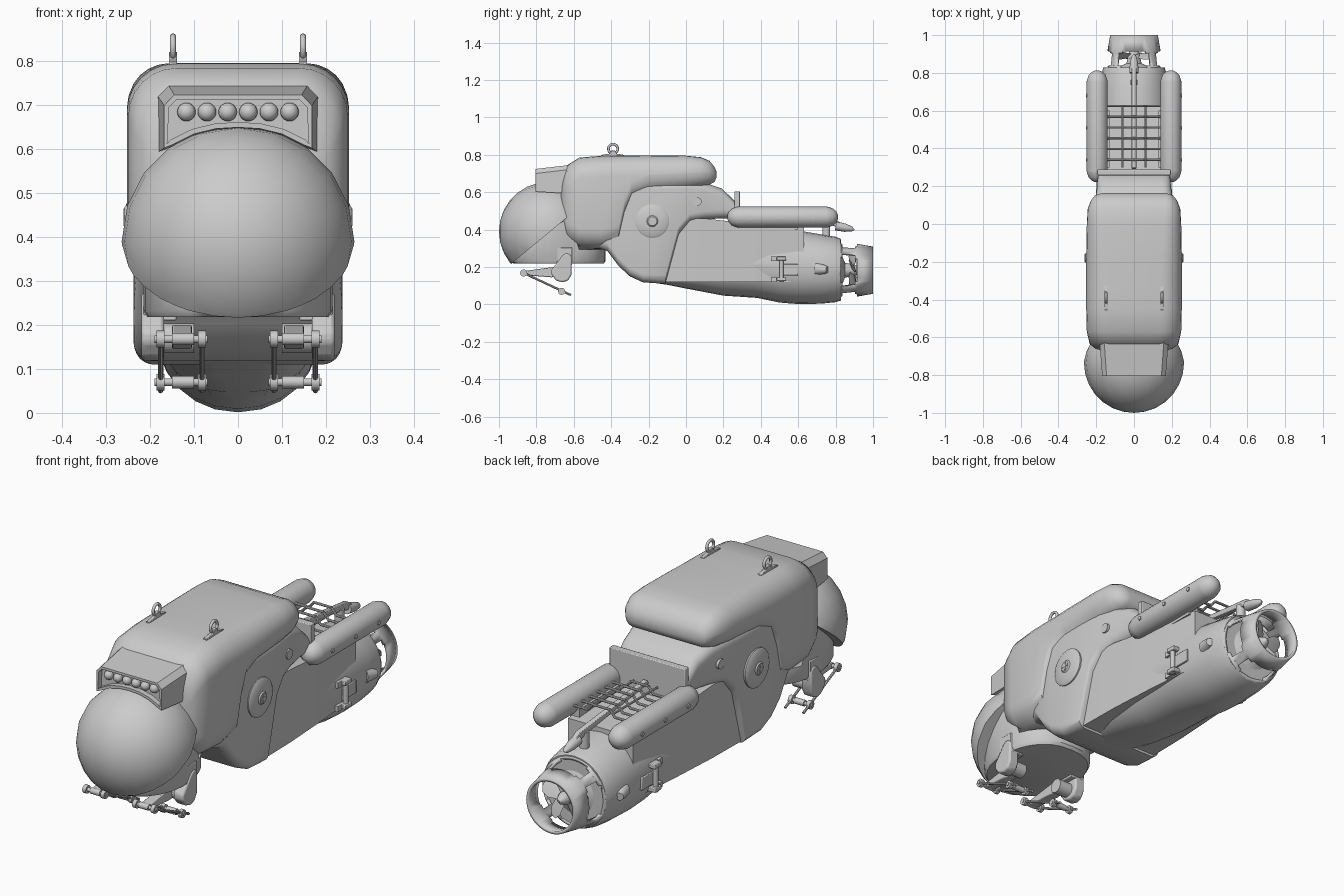
import bpy, bmesh
from math import pi, sin, cos
from mathutils import Vector, Matrix

if "Cube" in bpy.data.objects:
    bpy.data.objects.remove(bpy.data.objects["Cube"])


def finish(bm, name, angle=35, bevel=0):
    bmesh.ops.recalc_face_normals(bm, faces=bm.faces)
    me = bpy.data.meshes.new(name)
    bm.to_mesh(me)
    bm.free()
    ob = bpy.data.objects.new(name, me)
    bpy.context.collection.objects.link(ob)
    if bevel:
        m = ob.modifiers.new("bevel", 'BEVEL')
        m.width, m.segments = bevel, 2
    bpy.ops.object.select_all(action='DESELECT')
    ob.select_set(True)
    bpy.context.view_layer.objects.active = ob
    bpy.ops.object.shade_smooth_by_angle(angle=angle * pi / 180)
    return ob


def skin(name, rings, angle=35, bevel=0):
    """Join equal-length closed loops of points and cap both ends."""
    bm = bmesh.new()
    loops = [[bm.verts.new(p) for p in r] for r in rings]
    n = len(loops[0])
    for a, b in zip(loops, loops[1:]):
        for i in range(n):
            bm.faces.new((a[i], a[(i + 1) % n], b[(i + 1) % n], b[i]))
    bm.faces.new(loops[0])
    bm.faces.new(loops[-1])
    return finish(bm, name, angle, bevel)


def hull(name, sections, radius, angle=50):
    """Loft rounded rectangles (y, bottom, top, half width) along y."""
    rings = []
    for y, z0, z1, hw in sections:
        r = min(radius, hw * .98, (z1 - z0) * .49)
        ring = []
        for k, (sx, sz) in enumerate(((1, 1), (-1, 1), (-1, -1), (1, -1))):
            cx, cz = sx * (hw - r), (z1 - r if sz > 0 else z0 + r)
            for j in range(7):
                a = (k + j / 6) * pi / 2
                ring.append((cx + r * cos(a), y, cz + r * sin(a)))
        rings.append(ring)
    return skin(name, rings, angle)


def plate(name, profile, x0, x1, bevel=0):
    """Extrude a (y, z) outline along x."""
    return skin(name, [[(x, y, z) for y, z in profile] for x in (x0, x1)], 35, bevel)


def box(name, x0, x1, y0, y1, z0, z1, bevel=0):
    return plate(name, [(y0, z0), (y1, z0), (y1, z1), (y0, z1)], x0, x1, bevel)


def lathe(name, a, b, steps, seg=16):
    """Turned solid from a to b; steps are (fraction, radius)."""
    a, b = Vector(a), Vector(b)
    q = (b - a).to_track_quat('Z', 'Y')
    return skin(name, [[a + (b - a) * t + q @ Vector((r * cos(2 * pi * i / seg), r * sin(2 * pi * i / seg), 0))
                        for i in range(seg)] for t, r in steps], 40)


def rod(name, a, b, r, seg=10):
    return lathe(name, a, b, [(0, r), (1, r)], seg)


def ball(name, c, r, u=16, v=10):
    bm = bmesh.new()
    bmesh.ops.create_uvsphere(bm, u_segments=u, v_segments=v, radius=r, matrix=Matrix.Translation(c))
    return finish(bm, name, 60)


# Main hull layers
hull("upper_hull", [(-.67, .42, .64, .17), (-.66, .37, .69, .205), (-.635, .33, .745, .235), (-.57, .30, .785, .25),
                    (-.45, .295, .795, .253), (-.36, .31, .797, .253), (-.33, .44, .797, .253), (-.29, .54, .797, .253),
                    (-.2, .585, .797, .253), (0, .61, .795, .25), (.08, .625, .787, .245), (.125, .64, .768, .228),
                    (.153, .655, .735, .205), (.163, .68, .71, .17)], .11)
hull("middle_hull", [(-.5, .31, .6, .2), (-.42, .285, .62, .23), (-.36, .205, .64, .237), (-.3, .15, .65, .238),
                     (-.23, .118, .66, .238), (-.11, .11, .66, .236), (-.075, .24, .66, .234), (-.04, .37, .66, .232),
                     (.02, .44, .66, .226), (.1, .455, .65, .21), (.19, .46, .62, .196), (.265, .46, .55, .19)], .045)
skin("lower_hull", [[(s * w, y, z) for s, z in ((-1, .12), (1, .12), (1, t), (-1, t))]
                    for y, w, t in ((-.2, .21, .46), (.1, .205, .46), (.35, .19, .43), (.63, .168, .41))])
hull("belly", [(-.24, .125, .25, .1), (-.1, .105, .32, .16), (0, .085, .35, .18), (.2, .047, .38, .19),
               (.38, .035, .39, .19), (.5, .01, .395, .188), (.6, .002, .395, .186), (.72, .004, .375, .18),
               (.8, .012, .362, .172), (.825, .02, .352, .163)], .18)
box("deck_bulkhead", -.195, .195, .258, .288, .42, .605, .004)

# Cockpit bubble cut off by a slanted chin plane
bm = bmesh.new()
bmesh.ops.create_uvsphere(bm, u_segments=20, v_segments=14, radius=.265,
                          matrix=Matrix.Translation((0, -.735, .39)) @ Matrix.Rotation(pi / 2, 4, 'X'))
cut = bmesh.ops.bisect_plane(bm, geom=bm.verts[:] + bm.edges[:] + bm.faces[:], plane_co=(0, -.93, .22),
                             plane_no=Vector((0, .25, -.3)).normalized(), clear_outer=True)
bmesh.ops.holes_fill(bm, edges=[e for e in bm.edges if e.is_boundary])
finish(bm, "cockpit_bubble", 40)
low, mid, high = [], [], []
for i in range(28):
    c, s = cos(2 * pi * i / 28), sin(2 * pi * i / 28)
    x = .215 * abs(c) ** .8 * (1 if c > 0 else -1)
    y = -.68 + .25 * s
    top = max(.222, min(.22 + (y + .93) * .83, .46 if y < -.58 else .29))
    low.append((x * .96, -.68 + .24 * s, .218))
    mid.append((x, y, min(.232, top)))
    high.append((x, y, top + .003))
skin("chin", [low, mid, high])

# Light visor with six lamps
half = [(0, .65), (.05, .647), (.1, .635), (.15, .61), (.168, .603), (.168, .70), (.145, .724)]
front = half + [(-x, z) for x, z in half[:0:-1]]
bm = bmesh.new()
fv = [bm.verts.new((x, -.805, z)) for x, z in front]
bv = [bm.verts.new((x * 1.1, -.6, z + (.024 if z > .69 else -.012))) for x, z in front]
for i in range(len(fv)):
    j = (i + 1) % len(fv)
    bm.faces.new((fv[i], fv[j], bv[j], bv[i]))
face = bm.faces.new(fv)
bm.faces.new(bv)
bmesh.ops.recalc_face_normals(bm, faces=bm.faces)
bmesh.ops.inset_region(bm, faces=[face], thickness=.012)
geo = bmesh.ops.extrude_face_region(bm, geom=[face])
bmesh.ops.translate(bm, vec=(0, .025, 0), verts=[v for v in geo['geom'] if isinstance(v, bmesh.types.BMVert)])
bmesh.ops.delete(bm, geom=[f for f in [face] if f.is_valid], context='FACES_ONLY')
finish(bm, "light_visor", 30)
for i in range(6):
    ball("lamp", ((i - 2.5) * .047, -.785, .685), .021)

# Tail duct with four windows
bm = bmesh.new()
seg = 40
rings = [[bm.verts.new((r * cos(2 * pi * i / seg), y, .183 + r * sin(2 * pi * i / seg))) for i in range(seg)]
         for y, r in ((.79, .168), (.828, .163), (.838, .152), (.905, .143), (.915, .141), (1, .126))]
for k, (a, b) in enumerate(zip(rings, rings[1:])):
    for i in range(seg):
        w = (i + 4) % 10
        if not (k == 2 and w < 8 or k in (1, 3) and 0 < w < 7):
            bm.faces.new((a[i], a[(i + 1) % seg], b[(i + 1) % seg], b[i]))
duct = finish(bm, "tail_duct", 40)
m = duct.modifiers.new("wall", 'SOLIDIFY')
m.thickness, m.offset = .014, -1
# Propeller
lathe("tail_cone", (0, .8, .183), (0, .9, .183), [(0, .14), (.25, .1), (.5, .04), (1, .03)], 24)
lathe("propeller_hub", (0, .86, .183), (0, .94, .183), [(0, .03), (.5, .03), (.8, .02), (1, .005)])
for k in range(5):
    rot = Matrix.Rotation(k * 2 * pi / 5, 3, 'Y')
    rows = []
    for r, w in ((.02, .018), (.07, .034), (.105, .028), (.118, .01)):
        rows.append([rot @ Vector((x, y, r)) + Vector((0, .89, .183))
                     for x, y in ((-w, -w * .6), (0, -.004), (w, w * .6), (0, .004))])
    skin("propeller_blade", rows)

# Deck rack: spine and stepped cross bars
plate("rack_spine", [(.29, .49), (.3, .508), (.8, .455), (.85, .42), (.83, .405), (.76, .43)], -.012, .012, .003)
lathe("rack_tip", (0, .8, .42), (0, .9, .4), [(0, .024), (.5, .022), (.85, .014), (1, .003)])
rod("rack_post", (0, .75, .34), (0, .75, .44), .022)
for i in range(6):
    y = .34 + i * .057
    path = [(-.15, .475), (-.07, .475), (-.045, .505), (.045, .505), (.07, .475), (.15, .475)]
    for (x0, z0), (x1, z1) in zip(path, path[1:]):
        rod("rack_bar", (x0, y, z0), (x1, y, z1), .006, 8)
for s in (-1, 1):
    rod("rack_rail", (s * .06, .3, .488), (s * .06, .63, .488), .005, 8)

for s in (-1, 1):
    # Side pontoon with three studs
    hull_steps = [(0, .012), (.012, .028), (.04, .045), (.085, .054), (.1, .056)]
    steps = hull_steps + [(1 - t, r) for t, r in reversed(hull_steps)]
    lathe("pontoon", (s * .195, .222, .467), (s * .195, .812, .467), steps, 24)
    for y in (.34, .51, .68):
        rod("pontoon_stud", (s * .24, y, .467), (s * .255, y, .467), .01)
    box("pontoon_bracket", s * .13, s * .18, .3, .6, .40, .45)
    # Round side hatch and port
    lathe("side_hatch", (s * .22, -.18, .445), (s * .258, -.18, .445),
          [(0, .09), (.6, .09), (.8, .078), (.85, .03), (1, .024)], 28)
    for dy, dz in ((.02, .004), (.004, .02)):
        box("hatch_cross", s * .25, s * .261, -.18 - dy, -.18 + dy, .445 - dz, .445 + dz)
    rod("side_port", (s * .2, .06, .55), (s * .226, .06, .55), .023, 20)
    # Lifting eye
    x = s * .148
    plate("eye_base", [(-.455, .785), (-.33, .785), (-.33, .799), (-.37, .806), (-.38, .822), (-.4, .822),
                       (-.41, .806), (-.455, .799)], x - .009, x + .009, .002)
    bpy.ops.mesh.primitive_torus_add(major_segments=20, minor_segments=8, major_radius=.025, minor_radius=.007,
                                     location=(x, -.39, .832), rotation=(0, pi / 2, 0))
    bpy.context.object.name = "lifting_eye"
    bpy.ops.object.shade_smooth()
    # Rear side latch
    box("latch_plate", s * .165, s * .193, .5, .6, .155, .215, .003)
    rod("latch_bar", (s * .2, .51, .12), (s * .2, .51, .255), .012)
    for z in (.125, .235):
        box("latch_clamp", s * .17, s * .215, .485, .535, z, z + .02, .003)
        box("latch_tab", s * .17, s * .198, .455, .485, z - .004, z + .022)
    # Side thruster nozzle
    lathe("side_nozzle", (s * .16, .70, .19), (s * .185, .755, .185), [(0, .035), (.6, .026), (1, .018)])
    # Manipulator arm
    box("arm_mount", s * .14, s * .215, -.69, -.61, .21, .305, .004)
    plate("upper_arm", [(-.62, .27), (-.61, .25), (-.612, .16), (-.63, .128), (-.66, .118), (-.695, .128),
                        (-.72, .16), (-.72, .185), (-.70, .21), (-.66, .262), (-.64, .275)], s * .168, s * .22, .008)
    rod("elbow", (s * .1, -.67, .17), (s * .19, -.67, .17), .034, 16)
    plate("forearm", [(-.87, .157), (-.72, .145), (-.66, .15), (-.66, .2), (-.71, .2), (-.87, .178)],
          s * .105, s * .15, .004)
    ends = ((-.868, .168), (-.665, .07))
    for y, z in ends:
        rod("claw_crossbar", (s * .07, y, z), (s * .19, y, z), .009)
        rod("claw_sleeve", (s * .1, y, z), (s * .15, y, z), .014, 12)
        for x in (.082, .176):
            rod("claw_collar", (s * (x - .009), y, z), (s * (x + .009), y, z), .019, 12)
    for x in (.082, .176):
        rod("claw_rod", (s * x, -.875, .171), (s * x, -.615, .05), .006, 8)
